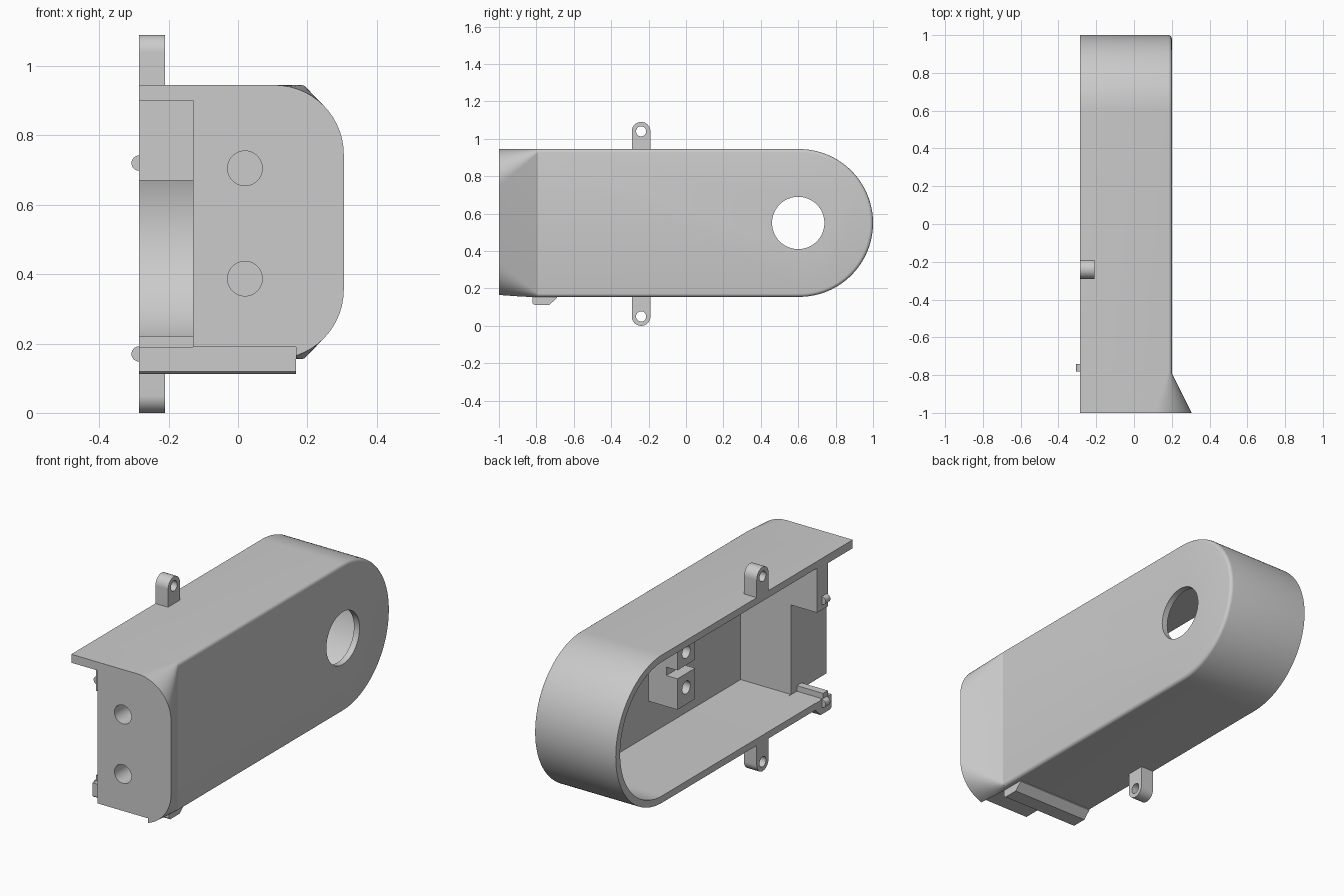
import bpy, bmesh
from math import pi, sin, cos, radians
from mathutils import Matrix, Vector

if "Cube" in bpy.data.objects:
    bpy.data.objects.remove(bpy.data.objects["Cube"], do_unlink=True)

grey = bpy.data.materials.new("plain grey")
grey.use_nodes = True
GREY = (0.6, 0.6, 0.6, 1)
grey.diffuse_color = GREY
grey.node_tree.nodes["Principled BSDF"].inputs["Base Color"].default_value = GREY

OPEN, PLATE, INNER, BLOCK = -0.285, 0.2, 0.167, -0.13   # x stations
BOTTOM, TOP, FLOOR, ROOF = 0.155, 0.945, 0.19, 0.905    # z stations
MID, JOIN, WALL, ROUND = 0.55, -0.79, -0.70, 0.605      # mid height, y stations


def finish(name, bm):
    bmesh.ops.recalc_face_normals(bm, faces=bm.faces)
    mesh = bpy.data.meshes.new(name)
    bm.to_mesh(mesh)
    bm.free()
    ob = bpy.data.objects.new(name, mesh)
    bpy.context.collection.objects.link(ob)
    mesh.materials.append(grey)
    return ob


def loft(name, rings):
    bm = bmesh.new()
    loops = [[bm.verts.new(p) for p in ring] for ring in rings]
    for a, b in zip(loops, loops[1:]):
        for i in range(len(a)):
            j = (i + 1) % len(a)
            bm.faces.new((a[i], a[j], b[j], b[i]))
    bm.faces.new(loops[0])
    bm.faces.new(loops[-1])
    return finish(name, bm)


def prism(name, profile, x0, x1):
    """Extrude a (y, z) profile along x."""
    return loft(name, [[(x, y, z) for y, z in profile] for x in (x0, x1)])


def box(name, x, y, z):
    return prism(name, [(y[0], z[0]), (y[1], z[0]), (y[1], z[1]), (y[0], z[1])], *x)


def rod(name, centre, r, length, axis):
    bm = bmesh.new()
    turn = Matrix.Rotation(pi / 2, 4, "Y" if axis == "x" else "X")
    bmesh.ops.create_cone(bm, cap_ends=True, segments=48, radius1=r, radius2=r,
                          depth=length, matrix=Matrix.Translation(Vector(centre)) @ turn)
    return finish(name, bm)


def arc(cu, cv, r, start, end, n):
    return [(cu + r * cos(radians(start + (end - start) * i / n)),
             cv + r * sin(radians(start + (end - start) * i / n))) for i in range(n + 1)]


def cut(ob, cutters):
    bpy.context.view_layer.objects.active = ob
    for c in cutters:
        m = ob.modifiers.new("cut", "BOOLEAN")
        m.operation, m.solver, m.object = "DIFFERENCE", "EXACT", c
        bpy.ops.object.modifier_apply(modifier=m.name)


def bullet(y0, r):
    """Profile with a square front and a half-round back."""
    return [(y0, MID - r)] + arc(ROUND, MID, r, -90, 90, 64) + [(y0, MID + r)]


def section(y, xmax, r):
    """Cross-section with rounded outer corners."""
    pts = [(OPEN, BOTTOM)] + arc(xmax - r, BOTTOM + r, r, -90, 0, 14)
    pts += arc(xmax - r, TOP - r, r, 0, 90, 14) + [(OPEN, TOP)]
    return [(x, y, z) for x, z in pts]


# Main housing with a softened outer rim
housing = prism("housing", bullet(JOIN, TOP - MID), OPEN, PLATE)
bm = bmesh.new()
bm.from_mesh(housing.data)
rim = [e for e in bm.edges
       if all(abs(v.co.x - PLATE) < 1e-4 for v in e.verts)
       and any(v.co.y > JOIN + 0.01 for v in e.verts)]
bmesh.ops.bevel(bm, geom=rim, offset=0.018, segments=4, profile=0.5, affect="EDGES")
bm.to_mesh(housing.data)
bm.free()

# Flared nose with rounded corners
nose = loft("flared_nose", [section(-1, 0.305, 0.2), section(JOIN, PLATE, 0.018)])

# Cutters
cavity = prism("cavity_cutter", bullet(WALL, 0.358), -0.4, INNER)
side_hole = rod("side_hole_cutter", (0.2, 0.6, MID), 0.14, 0.3, "x")
low_notch = box("low_notch_cutter", (-0.4, BLOCK), (-1.1, WALL + 0.02), (FLOOR, 0.67))
high_notch = box("high_notch_cutter", (-0.4, BLOCK), (-1.1, JOIN), (0.6, 0.9))
floor_gap = box("floor_gap_cutter", (-0.4, INNER), (-1.1, JOIN), (0, FLOOR))
sockets = [rod("socket_cutter", (0.02, -1, z), 0.05, 0.36, "y") for z in (0.705, 0.387)]
cut(housing, [cavity, side_hole, low_notch])
cut(nose, [low_notch, high_notch, floor_gap] + sockets)
cutters = [cavity, side_hole, low_notch, high_notch, floor_gap] + sockets
parts = [housing, nose]

# Screw lugs above and below
for name, zc, base, flip in (("top_lug", 1.04, 0.92, 1), ("bottom_lug", 0.05, 0.17, -1)):
    profile = [(-0.19, base)] + arc(-0.24, zc, 0.05, 0, 180 * flip, 24) + [(-0.29, base)]
    lug = prism(name, profile, OPEN, -0.21)
    hole = rod("lug_hole_cutter", (-0.25, -0.24, zc), 0.027, 0.3, "x")
    cut(lug, [hole])
    cutters.append(hole)
    parts.append(lug)

# Inner mounting block with two screw holes and a slot
mount = box("mounting_block", (-0.005, INNER + 0.01), (-0.07, 0.08), (0.375, 0.735))
mount_cutters = [rod("mount_hole_cutter", (-0.005, 0.005, z), 0.034, 0.24, "x")
                 for z in (0.465, 0.655)]
mount_cutters.append(box("slot_cutter", (-0.1, 0.06), (-0.2, 0.2), (0.54, 0.585)))
cut(mount, mount_cutters)
cutters += mount_cutters
parts.append(mount)

# Bottom ledge with a chamfered back edge
ledge = [(-0.82, 0.12), (-0.81, 0.112), (-0.73, 0.112), (-0.69, 0.15),
         (-0.69, 0.165), (JOIN, 0.165), (JOIN, FLOOR), (-0.82, FLOOR)]
parts.append(prism("bottom_ledge", ledge, OPEN, INNER))

# Small rail on the floor and two hinge pegs
parts.append(box("floor_rail", (OPEN, BLOCK + 0.01), (JOIN, -0.75), (0.18, 0.22)))
for name, z in (("upper_peg", 0.72), ("lower_peg", 0.17)):
    parts.append(rod(name, (OPEN, -0.76, z), 0.022, 0.04, "y"))

for c in cutters:
    bpy.data.objects.remove(c, do_unlink=True)

bpy.ops.object.select_all(action="DESELECT")
for ob in parts:
    ob.select_set(True)
bpy.context.view_layer.objects.active = housing
bpy.ops.object.shade_smooth_by_angle(angle=radians(30))
